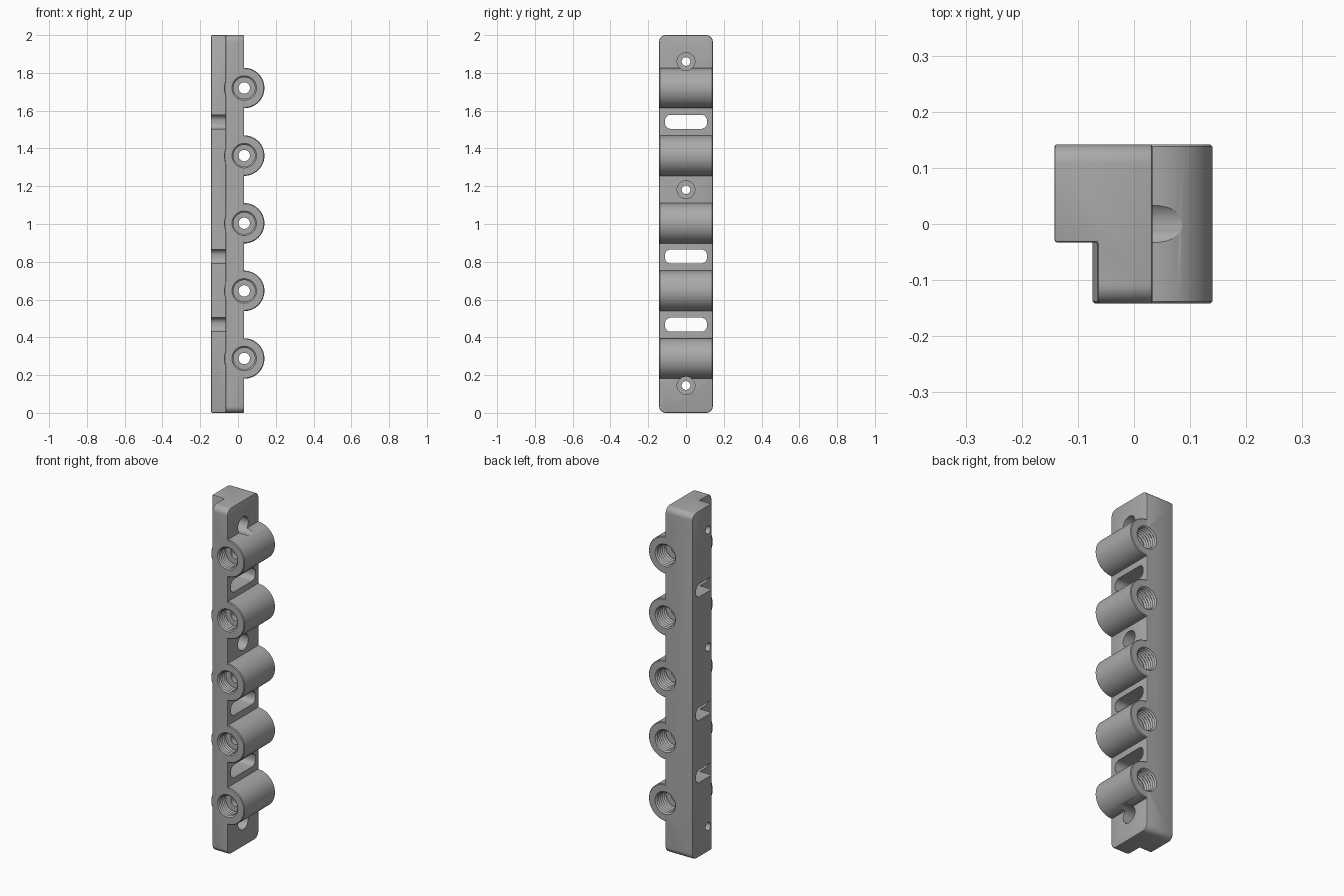
import bpy, bmesh, math
from mathutils import Matrix, Vector

if "Cube" in bpy.data.objects:
    bpy.data.objects.remove(bpy.data.objects["Cube"], do_unlink=True)

FACE = 0.033      # outer face of the bar, also the tube axis
HALF = 0.142      # half width of the bar
BACK = -0.142

grey = bpy.data.materials.new("plain grey")
grey.use_nodes = True
COLOUR = (0.4, 0.4, 0.4, 1)
grey.diffuse_color = COLOUR
grey.node_tree.nodes["Principled BSDF"].inputs["Base Color"].default_value = COLOUR


def make_object(name, bm):
    bmesh.ops.recalc_face_normals(bm, faces=bm.faces)
    mesh = bpy.data.meshes.new(name)
    bm.to_mesh(mesh)
    bm.free()
    mesh.materials.append(grey)
    obj = bpy.data.objects.new(name, mesh)
    bpy.context.collection.objects.link(obj)
    return obj


def lathe(bm, profile, axis, origin, steps=48):
    """Closed solid turned from (distance along axis, radius) pairs."""
    turn = Matrix.Translation(origin) @ Vector(axis).to_track_quat('Z', 'Y').to_matrix().to_4x4()
    rings = []
    for d, r in profile:
        angles = [2 * math.pi * i / steps for i in range(steps)]
        rings.append([bm.verts.new(turn @ Vector((r * math.cos(a), r * math.sin(a), d))) for a in angles])
    for a, b in zip(rings, rings[1:]):
        for i in range(steps):
            j = (i + 1) % steps
            bm.faces.new((a[i], a[j], b[j], b[i]))
    bm.faces.new(rings[0])
    bm.faces.new(rings[-1])


def rounded_prism(bm, half_y, z0, z1, radius, x0, x1, steps=8):
    """Rounded rectangle in the side plane, extruded along x."""
    verts = []
    corners = [(1, z1), (-1, z1), (-1, z0), (1, z0)]
    for k, (side, z) in enumerate(corners):
        cy = side * (half_y - radius)
        cz = z - radius if z == z1 else z + radius
        for i in range(steps + 1):
            a = math.pi / 2 * (k + i / steps)
            verts.append(bm.verts.new((x0, cy + radius * math.cos(a), cz + radius * math.sin(a))))
    face = bm.faces.new(verts)
    new = bmesh.ops.extrude_face_region(bm, geom=[face])["geom"]
    bmesh.ops.translate(bm, vec=(x1 - x0, 0, 0), verts=[v for v in new if isinstance(v, bmesh.types.BMVert)])


def apply_modifiers(obj):
    graph = bpy.context.evaluated_depsgraph_get()
    mesh = bpy.data.meshes.new_from_object(obj.evaluated_get(graph))
    obj.modifiers.clear()
    obj.data = mesh


def combine(obj, other, operation):
    mod = obj.modifiers.new(operation.lower(), 'BOOLEAN')
    mod.operation, mod.solver, mod.object = operation, 'EXACT', other
    apply_modifiers(obj)
    bpy.data.objects.remove(other, do_unlink=True)


# Bar with rounded ends
bm = bmesh.new()
rounded_prism(bm, HALF, 0, 2, 0.035, BACK, FACE)
bar = make_object("socket_rail", bm)

# Long step along the rear front edge
bm = bmesh.new()
bmesh.ops.create_cube(bm, size=1, matrix=Matrix.Translation((-0.265, -0.233, 1)) @ Matrix.Diagonal((0.4, 0.4, 3, 1)))
combine(bar, make_object("step_cutter", bm), 'DIFFERENCE')

# Softened rims
bevel = bar.modifiers.new("rim", 'BEVEL')
bevel.width, bevel.segments = 0.005, 2
bevel.limit_method, bevel.angle_limit = 'ANGLE', math.radians(60)
apply_modifiers(bar)

# Cross tubes
tube_heights = [0.288 + 0.358 * i for i in range(5)]
bm = bmesh.new()
for z in tube_heights:
    lathe(bm, [(-HALF, 0.103), (-HALF + 0.004, 0.107), (HALF - 0.004, 0.107), (HALF, 0.103)],
          (0, 1, 0), (FACE, 0, z), 64)
combine(bar, make_object("tubes", bm), 'UNION')


def thread(start, end, turns):
    """Saw-tooth bore wall between two depths."""
    pitch = (end - start) / turns
    points = []
    for i in range(turns):
        d = start + i * pitch
        points += [(d, 0.065), (d + pitch * 0.5, 0.057)]
    return points + [(end, 0.065)]


# Threaded sockets at both tube ends, joined by a narrow bore
bm = bmesh.new()
front_end, rear_end = -0.07, 0.045
socket = [(-0.16, 0.065)] + thread(-HALF, front_end, 5) + [(front_end, 0.03), (rear_end, 0.03)]
socket += thread(rear_end, HALF, 6) + [(0.16, 0.065)]
for z in tube_heights:
    lathe(bm, socket, (0, 1, 0), (FACE, 0, z))

# Counterbored screw holes
for z in (0.145, 1.182, 1.86):
    lathe(bm, [(-0.2, 0.023), (-0.06, 0.023), (-0.06, 0.047), (0.2, 0.047)], (1, 0, 0), (0, 0, z))

# Strap slots
for z in (0.467, 0.828, 1.541):
    rounded_prism(bm, 0.111, z - 0.037, z + 0.037, 0.03, -0.2, 0.2)
combine(bar, make_object("hole_cutters", bm), 'DIFFERENCE')

bpy.ops.object.select_all(action='DESELECT')
bpy.context.view_layer.objects.active = bar
bar.select_set(True)
bpy.ops.object.shade_smooth_by_angle(angle=math.radians(30))
